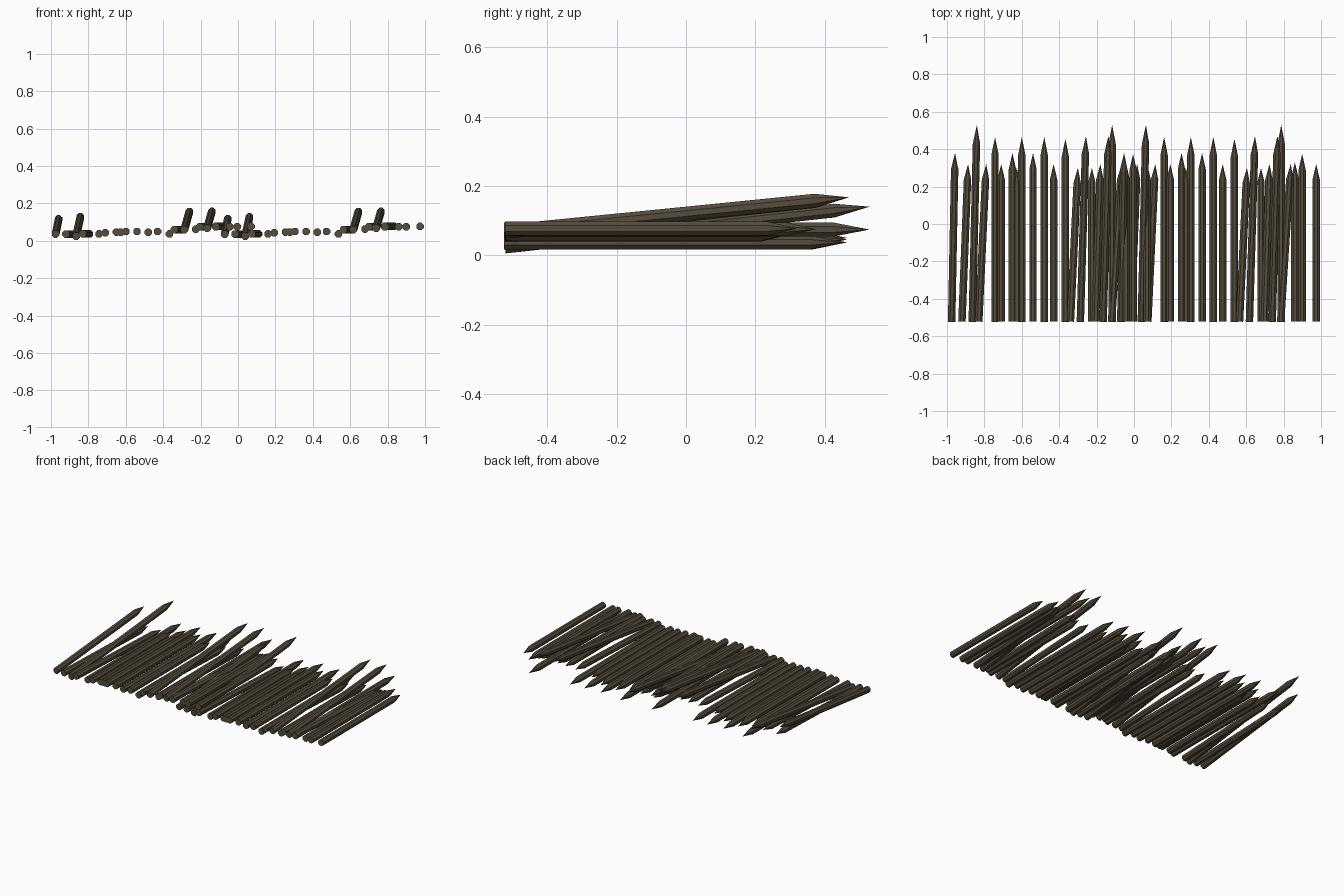
import bpy
import bmesh
from math import pi
from mathutils import Vector, Matrix

cube = bpy.data.objects.get("Cube")
if cube:
    bpy.data.objects.remove(cube, do_unlink=True)

wood = bpy.data.materials.new("dark_brown_wood")
colour = (0.092, 0.074, 0.047, 1)
wood.diffuse_color = colour
wood.use_nodes = True
wood.node_tree.nodes["Principled BSDF"].inputs["Base Color"].default_value = colour

RADIUS = 0.0215
SIDES = 8
REPEAT = 0.904


def stake(name, base, tip):
    """Octagonal post with a sharpened end, running from base to tip."""
    base, tip = Vector(base), Vector(tip)
    axis = tip - base
    length = axis.length
    point = length * 0.098
    bm = bmesh.new()
    lower = bmesh.ops.create_circle(bm, cap_ends=True, segments=SIDES, radius=RADIUS)["verts"]
    upper = [bm.verts.new(v.co + Vector((0, 0, length - point))) for v in lower]
    apex = bm.verts.new((0, 0, length))
    for i in range(SIDES):
        j = (i + 1) % SIDES
        bm.faces.new((lower[i], lower[j], upper[j], upper[i]))
        bm.faces.new((upper[i], upper[j], apex))
    bmesh.ops.recalc_face_normals(bm, faces=bm.faces)
    turn = axis.to_track_quat("Z", "Y").to_matrix().to_4x4()
    spin = Matrix.Rotation(pi / SIDES, 4, "Z")
    bm.transform(Matrix.Translation(base) @ turn @ spin)
    mesh = bpy.data.meshes.new(name)
    bm.to_mesh(mesh)
    bm.free()
    mesh.materials.append(wood)
    bpy.context.collection.objects.link(bpy.data.objects.new(name, mesh))


# Level straight stakes: x, z, tip y
straight = [
    (-.743, .037, .465), (-.71, .043, .32), (-.65, .047, .38),
    (-.627, .047, .3), (-.6, .05, .465), (-.54, .05, .38),
    (-.48, .045, .465), (-.43, .05, .32), (-.367, .037, .455),
    (-.225, .062, .3), (-.117, .074, .53), (-.044, .075, .33),
    (-.005, .075, .375), (.07, .077, .32),
]

# Leaning stakes: base x, base z, tip x, tip z, tip y
leaning = [
    (-.975, .036, -.957, .126, .38), (-.92, .036, -.887, .036, .32),
    (-.865, .025, -.84, .14, .53), (-.83, .037, -.79, .037, .32),
    (-.34, .06, -.3, .06, .3), (-.287, .06, -.257, .167, .47),
    (-.205, .076, -.18, .076, .32), (-.165, .068, -.137, .167, .47),
    (-.12, .077, -.066, .077, .32),
]

# Two identical runs side by side make the row
for run, side in enumerate(("right", "left")):
    shift = run * REPEAT
    for i, (x, z, end) in enumerate(straight):
        start = -.52 if end < .4 else -.525
        stake(f"{side}_straight_stake_{i + 1}", (x + shift, start, z), (x + shift, end, z))
    for i, (x, z, tip_x, tip_z, end) in enumerate(leaning):
        stake(f"{side}_leaning_stake_{i + 1}", (x + shift, -.522, z), (tip_x + shift, end, tip_z))
